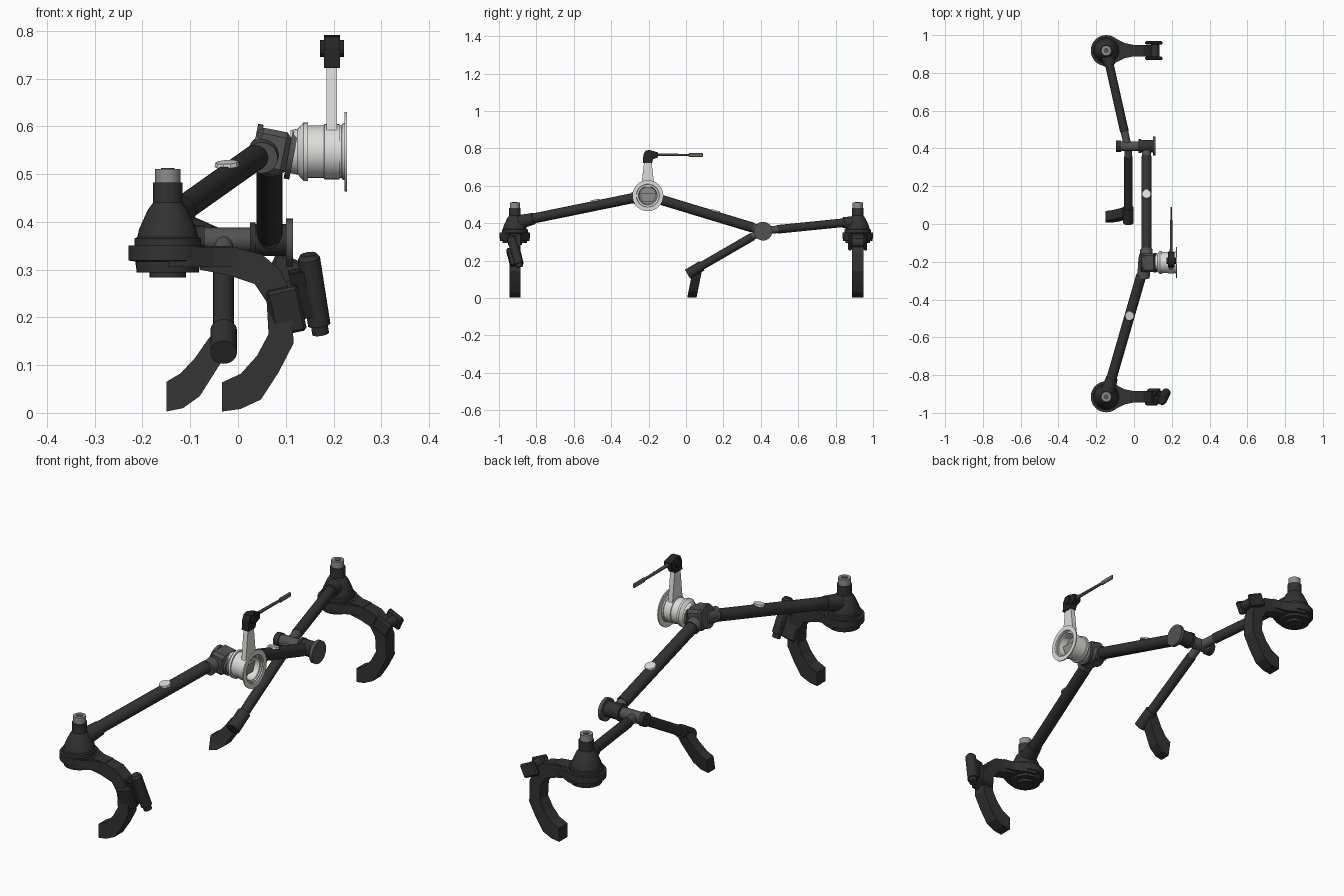
import bpy, bmesh, math
from mathutils import Vector, Matrix

if "Cube" in bpy.data.objects:
    bpy.data.objects.remove(bpy.data.objects["Cube"])

def mat(name, v):
    m = bpy.data.materials.new(name)
    m.diffuse_color = (*v, 1)
    m.use_nodes = True
    m.node_tree.nodes["Principled BSDF"].inputs["Base Color"].default_value = m.diffuse_color
    return m

DARK = mat("charcoal", (0.032, 0.032, 0.032))
BLACK = mat("near_black", (0.018, 0.018, 0.018))
JOINT = mat("joint_grey", (0.085, 0.085, 0.085))
MID = mat("mid_grey", (0.27, 0.27, 0.27))
LIGHT = mat("light_grey", (0.72, 0.72, 0.71))
TAN = mat("dull_tan", (0.2, 0.17, 0.13))

def make(name, bm, m, smooth=False):
    bmesh.ops.recalc_face_normals(bm, faces=bm.faces)
    me = bpy.data.meshes.new(name)
    bm.to_mesh(me)
    bm.free()
    me.materials.append(m)
    o = bpy.data.objects.new(name, me)
    bpy.context.collection.objects.link(o)
    if smooth:
        bpy.ops.object.select_all(action='DESELECT')
        o.select_set(True)
        bpy.context.view_layer.objects.active = o
        bpy.ops.object.shade_smooth_by_angle(angle=math.radians(28))
    return o

def lathe(name, profile, m, origin=(0, 0, 0), axis=(0, 0, 1), n=24):
    """Revolve (radius, height) pairs about an axis, capped at both ends."""
    bm = bmesh.new()
    q = Vector((0, 0, 1)).rotation_difference(Vector(axis).normalized())
    rings = [[bm.verts.new(Vector(origin) + q @ Vector((r * math.cos(2 * math.pi * i / n),
              r * math.sin(2 * math.pi * i / n), h))) for i in range(n)] for r, h in profile]
    for a, b in zip(rings, rings[1:]):
        for i in range(n):
            bm.faces.new((a[i], a[(i + 1) % n], b[(i + 1) % n], b[i]))
    bm.faces.new(rings[0])
    bm.faces.new(rings[-1])
    return make(name, bm, m, True)

def rod(name, a, b, r, m, r2=None, n=24):
    d = Vector(b) - Vector(a)
    return lathe(name, [(r, 0), (r if r2 is None else r2, d.length)], m, a, d, n)

def tube(name, a, b, r, m, collars=(0, 0)):
    """Tube with a grey collar of the given length at each end."""
    a, b = Vector(a), Vector(b)
    d = (b - a).normalized()
    rod(name, a + d * collars[0] * 0.9, b - d * collars[1] * 0.9, r, m)
    if collars[0]:
        rod(name + "_start_collar", a, a + d * collars[0], r * 0.88, JOINT)
    if collars[1]:
        rod(name + "_end_collar", b - d * collars[1], b, r * 0.88, JOINT)

def prism(name, pts, w, m, matrix):
    """Extrude a 2D outline (local x, z) by width w in local y."""
    bm = bmesh.new()
    f = bm.faces.new([bm.verts.new((x, -w / 2, z)) for x, z in pts])
    e = bmesh.ops.extrude_face_region(bm, geom=[f])["geom"]
    bmesh.ops.translate(bm, verts=[v for v in e if isinstance(v, bmesh.types.BMVert)], vec=(0, w, 0))
    bm.transform(matrix)
    return make(name, bm, m)

def box(name, c, s, m, rot=None, bevel=0.0):
    bm = bmesh.new()
    bmesh.ops.create_cube(bm, size=1)
    bmesh.ops.scale(bm, vec=s, verts=bm.verts)
    if bevel:
        bmesh.ops.bevel(bm, geom=bm.edges[:], offset=bevel, segments=1, affect='EDGES')
    bm.transform(Matrix.Translation(c) @ (rot or Matrix()))
    return make(name, bm, m)

# End hubs with their curved hooks
HX = -0.147
HOOK = [(-0.08, 0.349), (-0.02, 0.349), (0.05, 0.332), (0.09, 0.298), (0.114, 0.24), (0.116, 0.145),
        (0.085, 0.085), (0.048, 0.028), (0.005, 0.008), (-0.033, 0.003), (-0.033, 0.064), (0.006, 0.082),
        (0.04, 0.12), (0.064, 0.165), (0.06, 0.232), (0.035, 0.27), (-0.02, 0.288), (-0.08, 0.3)]
PLAN = [(-0.147, -0.079), (-0.1, -0.066), (-0.05, -0.04), (-0.0, -0.03),
        (-0.0, 0.03), (-0.05, 0.04), (-0.1, 0.066), (-0.147, 0.079)]
for side, y in (("front", -0.915), ("back", 0.918)):
    lathe(side + "_hub_base", [(0.038, 0.283), (0.038, 0.294), (0.065, 0.294), (0.068, 0.317), (0.082, 0.319),
                               (0.082, 0.35)], DARK, (HX, y, 0), n=32)
    lathe(side + "_hub_cone", [(0.07, 0.348), (0.07, 0.365), (0.064, 0.368), (0.06, 0.385), (0.042, 0.425),
                               (0.031, 0.44), (0.031, 0.482)], DARK, (HX, y, 0))
    lathe(side + "_hub_cap", [(0.027, 0.48), (0.027, 0.511)], MID, (HX, y, 0), n=16)
    lathe(side + "_hub_cap_bolt", [(0.014, 0.505), (0.014, 0.513)], JOINT, (HX, y, 0), n=12)
    prism(side + "_hook", HOOK, 0.06, DARK, Matrix.Translation((0, y, 0)))
    prism(side + "_hub_neck", PLAN, 0.042, DARK,
          Matrix.Translation((0, y, 0.326)) @ Matrix.Rotation(math.pi / 2, 4, 'X'))

# Main tubes
TOP = Vector((0.062, -0.205, 0.545))
tube("front_tube", (HX, -0.915, 0.405), (0.055, -0.215, 0.548), 0.027, DARK, (0, 0.07))
tube("rear_upper_tube", (0.066, 0.41, 0.36), (0.066, -0.2, 0.545), 0.027, DARK, (0.06, 0.06))
tube("back_tube", (-0.035, 0.42, 0.36), (HX, 0.918, 0.41), 0.023, DARK, (0.08, 0))
rod("front_tube_boot", (HX, -0.915, 0.4), (-0.117, -0.815, 0.424), 0.04, DARK, 0.031)
rod("back_tube_boot", (HX, 0.918, 0.4), (-0.13, 0.84, 0.403), 0.04, DARK, 0.029)

# Pale oval buttons on the tubes
for nm, a, b, t in (("front", (HX, -0.915, 0.405), (0.055, -0.215, 0.548), 0.62),
                    ("rear", (0.066, 0.41, 0.36), (0.066, -0.2, 0.545), 0.425)):
    a, b = Vector(a), Vector(b)
    d = (b - a).normalized()
    up = (Vector((0, 0, 1)) - d * d.z).normalized()
    p = a.lerp(b, t) + up * 0.023
    rod(nm + "_tube_button", p, p + up * 0.009, 0.026, LIGHT, 0.024, 10)

# Middle pivot joint running across
JY, JZ = 0.412, 0.362
rod("pivot_shaft", (-0.088, JY, JZ), (0.03, JY, JZ), 0.026, JOINT)
rod("pivot_end_cap", (-0.094, JY, JZ), (-0.07, JY, JZ), 0.03, DARK)
rod("pivot_inner_flange", (0.025, JY, JZ), (0.037, JY, JZ), 0.037, DARK)
rod("pivot_drum", (0.035, JY, JZ), (0.1, JY, JZ), 0.034, DARK)
rod("pivot_outer_disc", (0.1, JY, JZ - 0.005), (0.115, JY, JZ - 0.005), 0.05, JOINT, n=28)

# Middle leg and its angled foot
tube("leg_tube", (-0.03, 0.41, 0.36), (-0.03, 0.03, 0.14), 0.022, DARK, (0.07, 0))
rod("leg_sleeve", (-0.03, 0.085, 0.172), (-0.03, 0.008, 0.127), 0.028, DARK)
FOOT = [(-0.15, 0.003), (-0.115, 0.01), (-0.08, 0.035), (-0.034, 0.108), (-0.02, 0.14), (-0.035, 0.165),
        (-0.06, 0.158), (-0.09, 0.115), (-0.12, 0.083), (-0.15, 0.065)]
shear = Matrix(((1, 0, 0, 0), (0, 1, 0.2, 0.031), (0, 0, 1, 0), (0, 0, 0, 1)))
prism("leg_foot", FOOT, 0.05, DARK, shear)

# Upper joint block
tilt = Matrix.Rotation(math.radians(11), 4, 'Y')
box("upper_joint_block", TOP + Vector((0.008, 0, 0.002)), (0.075, 0.1, 0.092), JOINT, tilt, 0.012)
ax = tilt @ Vector((1, 0, 0))
for nm, off, r in (("inner", -0.038, 0.05), ("outer", 0.036, 0.052)):
    c = TOP + Vector((0.008, 0, 0.004)) + ax * off
    rod("upper_joint_plate_" + nm, c, c + ax * 0.012, r, JOINT, n=16)
rod("upper_joint_front_boss", (0.05, -0.285, 0.534), (0.055, -0.2, 0.548), 0.033, JOINT)
rod("upper_joint_rear_boss", (0.066, -0.135, 0.525), (0.066, -0.2, 0.545), 0.033, JOINT)

# Pale flanged ring with a recessed bore
RC = (0, -0.204, 0.547)
lathe("flanged_ring", [(0.045, 0.11), (0.048, 0.125), (0.061, 0.137), (0.061, 0.147), (0.055, 0.147), (0.055, 0.18),
                       (0.058, 0.181), (0.058, 0.212), (0.055, 0.213), (0.055, 0.223), (0.083, 0.223), (0.083, 0.228),
                       (0.062, 0.228), (0.058, 0.218), (0.05, 0.215), (0.046, 0.175)], LIGHT, RC, (1, 0, 0), 32)
lathe("ring_floor", [(0.045, 0.174), (0.045, 0.182)], MID, RC, (1, 0, 0))
prism("ring_bar", [(-0.046, 0.012), (0.046, 0.012), (0.03, -0.03), (-0.03, -0.03)], 0.012, MID,
      Matrix.Translation((0.19, -0.204, 0.547)) @ Matrix.Rotation(math.pi / 2, 4, 'Z'))

# Upright pale arm, dark head and thin pointer
prism("upright_arm", [(-0.036, 0.59), (0.036, 0.59), (0.019, 0.735), (-0.019, 0.735)], 0.022, LIGHT,
      Matrix.Translation((0.196, -0.204, 0)) @ Matrix.Rotation(math.pi / 2, 4, 'Z'))
prism("pointer_head", [(-0.027, 0.722), (0.022, 0.722), (0.028, 0.742), (0.055, 0.752), (0.055, 0.778),
                       (0.01, 0.791), (-0.012, 0.788), (-0.024, 0.765)], 0.034, BLACK,
      Matrix.Translation((0.197, -0.204, 0)) @ Matrix.Rotation(math.pi / 2, 4, 'Z'))
rod("pointer_head_pin", (0.172, -0.195, 0.763), (0.222, -0.195, 0.763), 0.018, BLACK, n=12)
rod("pointer_rod", (0.197, -0.155, 0.766), (0.197, 0.02, 0.764), 0.008, TAN, 0.006, 10)
box("pointer_tip", (0.197, 0.052, 0.764), (0.01, 0.078, 0.022), TAN, None, 0.004)

# Front hook grip: clamp block and slanted cylinder
gr = Matrix.Rotation(math.radians(-12), 4, 'Y') @ Matrix.Rotation(math.radians(14), 4, 'X')
box("grip_clamp", (0.1, -0.915, 0.22), (0.068, 0.072, 0.098), DARK, gr, 0.006)
gt, gb = Vector((0.147, -0.938, 0.332)), Vector((0.173, -0.888, 0.166))
gd = (gb - gt).normalized()
lathe("grip_cylinder", [(0.017, 0), (0.024, 0.01), (0.024, 0.155), (0.018, 0.157), (0.018, (gb - gt).length)],
      DARK, gt, gd, 16)
box("grip_link", (0.135, -0.915, 0.25), (0.04, 0.04, 0.1), BLACK, gr)

# Back hook bracket: two cheeks and a roller
for s in (-1, 1):
    box("bracket_cheek", (0.105, 0.918 + s * 0.041, 0.295), (0.078, 0.02, 0.06), DARK,
        Matrix.Rotation(math.radians(25), 4, 'Y'), 0.006)
rod("bracket_roller", (0.112, 0.87, 0.295), (0.112, 0.966, 0.295), 0.022, DARK, n=12)
